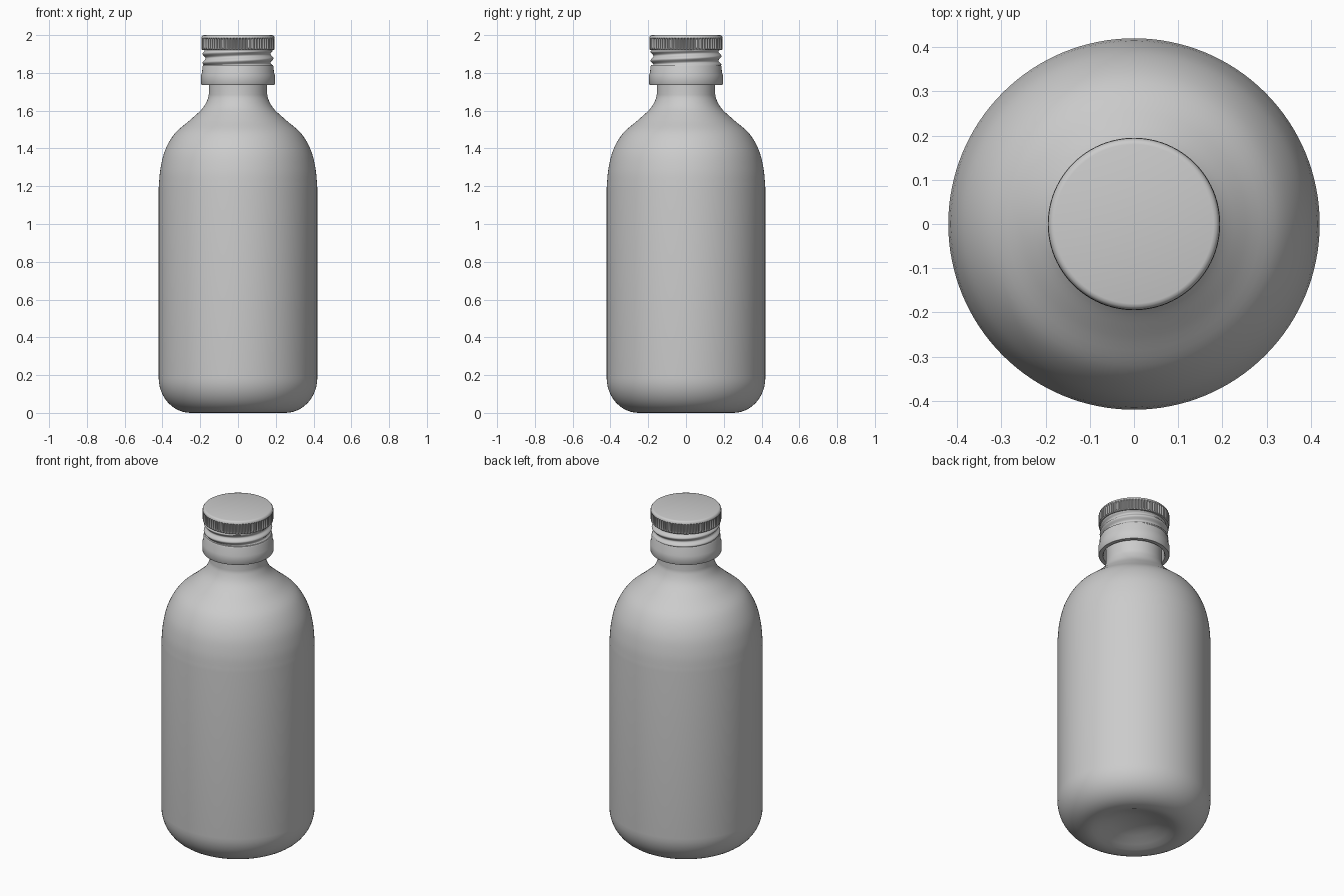
import bpy, bmesh, math
from mathutils import Vector

if "Cube" in bpy.data.objects:
    bpy.data.objects.remove(bpy.data.objects["Cube"])


def lathe(name, profile, segs=96, shape=None, angle=35):
    """Revolve (r, z) points; shape(r, z, theta, i) may modulate the radius."""
    bm = bmesh.new()
    rows = []
    for i, (r, z) in enumerate(profile):
        if r < 1e-5:
            rows.append([bm.verts.new((0, 0, z))])
            continue
        row = []
        for k in range(segs):
            t = 2 * math.pi * k / segs
            q = shape(r, z, t, i) if shape else r
            row.append(bm.verts.new((q * math.cos(t), q * math.sin(t), z)))
        rows.append(row)
    for a, b in zip(rows, rows[1:]):
        for k in range(segs):
            n = (k + 1) % segs
            if len(a) == 1:
                bm.faces.new((a[0], b[n], b[k]))
            elif len(b) == 1:
                bm.faces.new((a[k], a[n], b[0]))
            else:
                bm.faces.new((a[k], a[n], b[n], b[k]))
    bmesh.ops.recalc_face_normals(bm, faces=bm.faces)
    me = bpy.data.meshes.new(name)
    bm.to_mesh(me)
    bm.free()
    ob = bpy.data.objects.new(name, me)
    bpy.context.collection.objects.link(ob)
    bpy.ops.object.select_all(action='DESELECT')
    ob.select_set(True)
    bpy.context.view_layer.objects.active = ob
    bpy.ops.object.shade_smooth_by_angle(angle=math.radians(angle))
    return ob


def smooth(points, steps=5):
    """Catmull-Rom curve through the points."""
    p = [Vector(q) for q in points]
    p = [2 * p[0] - p[1]] + p + [2 * p[-1] - p[-2]]
    out = []
    for a, b, c, d in zip(p, p[1:], p[2:], p[3:]):
        for s in range(steps):
            t = s / steps
            v = 0.5 * (2 * b + (c - a) * t + (2 * a - 5 * b + 4 * c - d) * t * t
                       + (3 * b - a - 3 * c + d) * t ** 3)
            out.append((v.x, v.y))
    return out + [tuple(points[-1])]


# Bottle: hollowed base, rounded heel, straight side, shoulder and neck
base = [(0, 0.06), (0.07, 0.055), (0.13, 0.04), (0.19, 0.017), (0.225, 0.004)]
heel = [(0.25 + 0.17 * math.sin(a), 0.185 - 0.185 * math.cos(a))
        for a in (math.pi / 2 * i / 12 for i in range(13))]
shoulder = smooth([(0.42, 1.19), (0.411, 1.29), (0.386, 1.39), (0.334, 1.48),
                   (0.254, 1.55), (0.188, 1.612), (0.159, 1.665), (0.154, 1.70)])
bottle = lathe("bottle", base + heel + shoulder + [(0.154, 1.90), (0, 1.90)], 128)

# Tamper band: open ring below the cap
band = [(0.166, 1.82), (0.166, 1.745), (0.17, 1.737), (0.192, 1.737), (0.195, 1.742),
        (0.195, 1.79), (0.19, 1.802), (0.188, 1.835), (0.184, 1.843), (0.166, 1.843),
        (0.166, 1.82)]
lathe("tamper_band", band)

# Rolled screw thread: helical ridges that fade out at both ends
Z0, Z1, PITCH = 1.83, 1.928, 0.047


def thread(r, z, t, i):
    fade = min(1, (z - Z0) / 0.015, (Z1 - z) / 0.015)
    return r + 0.008 * max(0, fade) * math.cos(2 * math.pi * (z - Z0) / PITCH - t)


lathe("cap_thread", [(0.18, Z0 + (Z1 - Z0) * i / 36) for i in range(37)],
      112, thread, 60)

# Cap top: knurled rim with a smooth rounded upper edge
KNURLS, PER = 72, 4
rim = [(0.176, 1.922), (0.19, 1.922), (0.193, 1.926), (0.194, 1.932), (0.194, 1.978),
       (0.194, 1.984), (0.192, 1.992), (0.187, 1.998), (0.18, 2.0), (0, 2.0)]


def knurl(r, z, t, i):
    k = round(t / (2 * math.pi) * KNURLS * PER) % PER
    return r - 0.007 if 3 <= i <= 4 and k >= 2 else r


lathe("cap_top", rim, KNURLS * PER, knurl)
